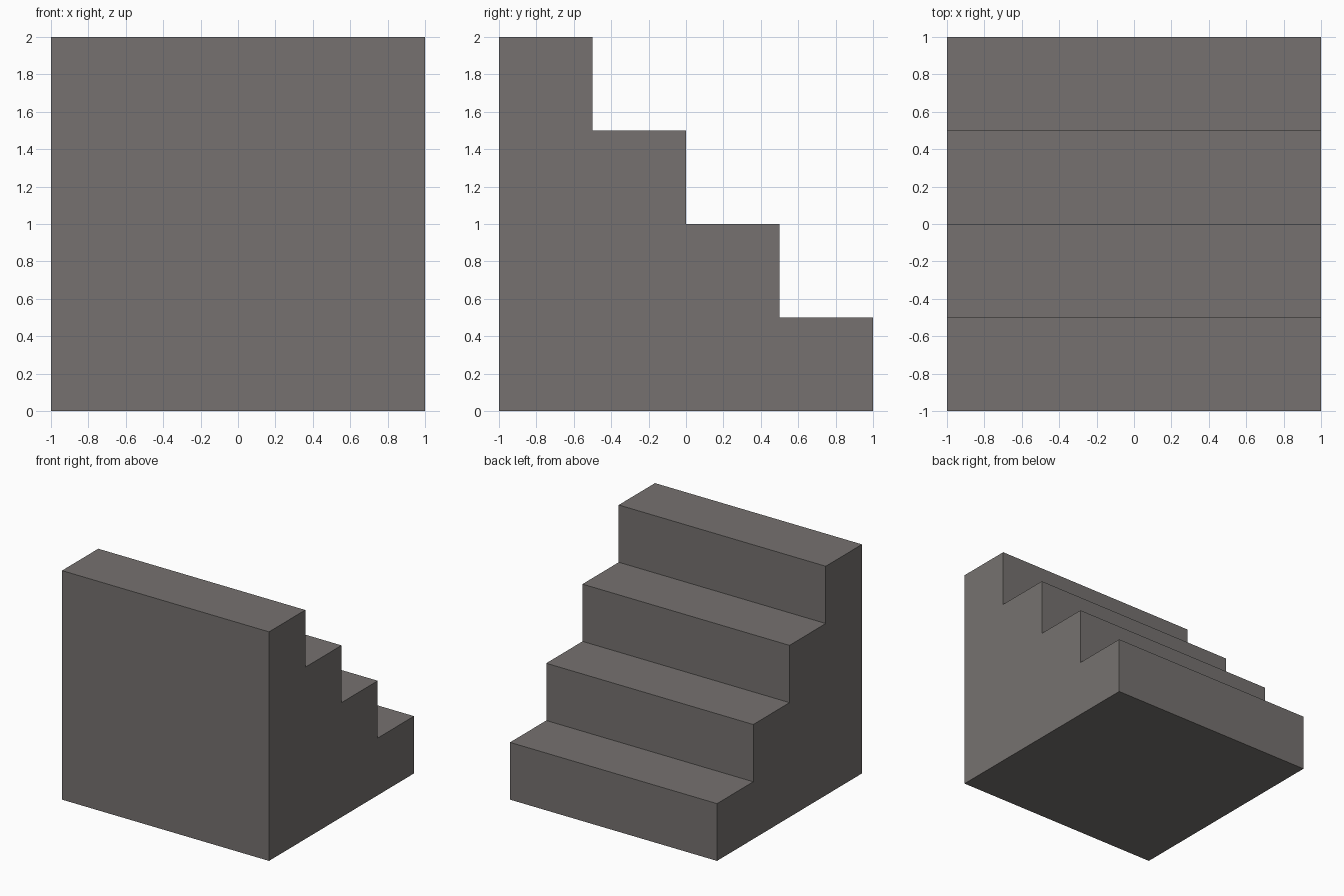
import bpy, bmesh

if "Cube" in bpy.data.objects:
    bpy.data.objects.remove(bpy.data.objects["Cube"])

STEPS, WIDTH, DEPTH, HEIGHT = 4, 2.0, 2.0, 2.0
run, rise = DEPTH / STEPS, HEIGHT / STEPS

stone = bpy.data.materials.new("warm grey stone")
stone.diffuse_color = (0.18, 0.167, 0.16, 1)
stone.use_nodes = True
stone.node_tree.nodes["Principled BSDF"].inputs["Base Color"].default_value = stone.diffuse_color

# Side profile (y, z): base edge, then steps climbing from back to front
profile = [(-DEPTH / 2, 0), (DEPTH / 2, 0)]
for i in range(STEPS):
    y, z = DEPTH / 2 - i * run, (i + 1) * rise
    profile += [(y, z), (y - run, z)]

# Solid staircase: profile extruded across the width
bm = bmesh.new()
side = bm.faces.new([bm.verts.new((-WIDTH / 2, y, z)) for y, z in profile])
ext = bmesh.ops.extrude_face_region(bm, geom=[side], use_keep_orig=True)
moved = [g for g in ext["geom"] if isinstance(g, bmesh.types.BMVert)]
bmesh.ops.translate(bm, verts=moved, vec=(WIDTH, 0, 0))
bmesh.ops.recalc_face_normals(bm, faces=bm.faces[:])

mesh = bpy.data.meshes.new("staircase")
bm.to_mesh(mesh)
bm.free()
mesh.materials.append(stone)
bpy.context.collection.objects.link(bpy.data.objects.new("staircase", mesh))
